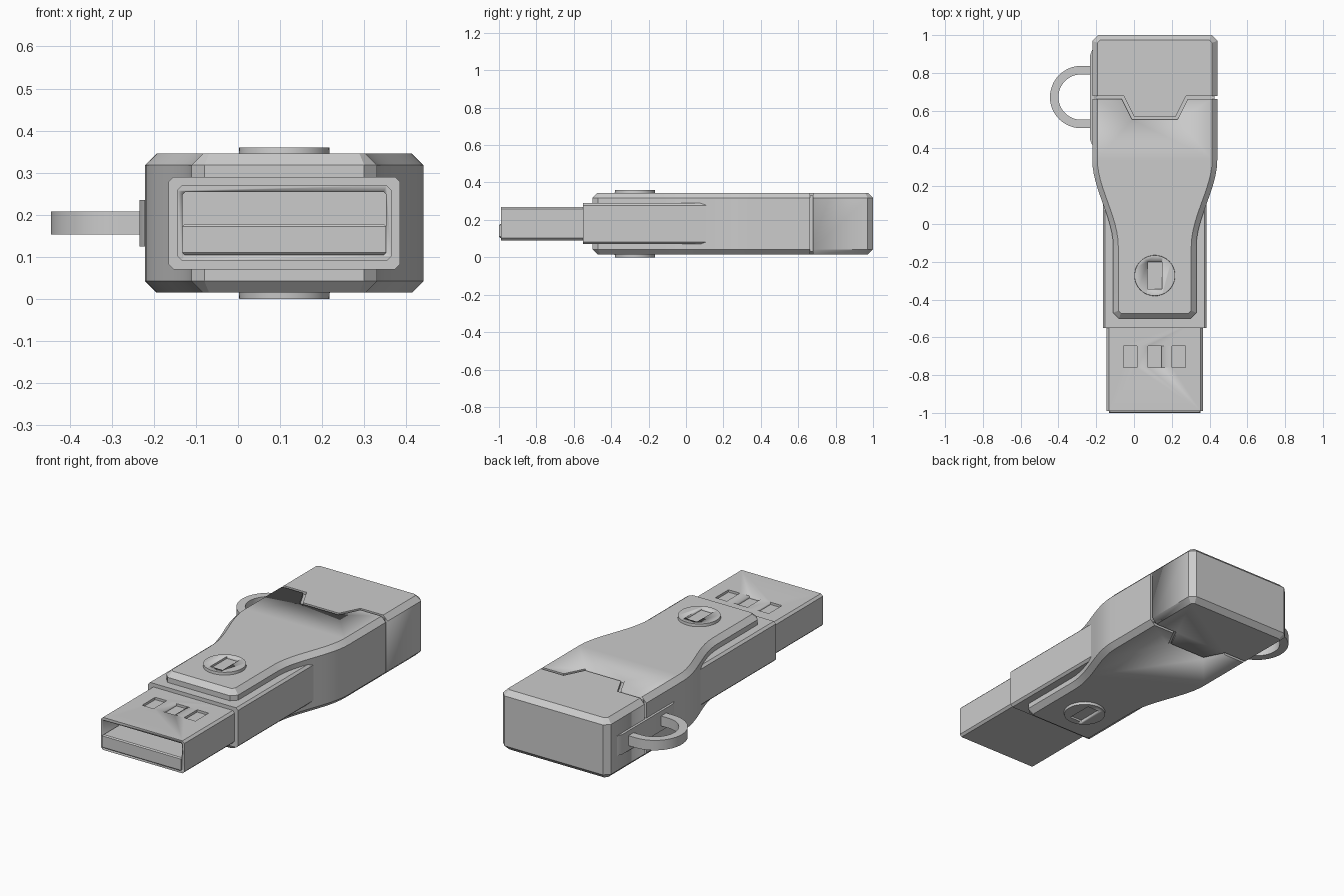
import bpy, bmesh, math
from mathutils import Vector

if "Cube" in bpy.data.objects:
    bpy.data.objects.remove(bpy.data.objects["Cube"])

CX, CZ = 0.11, 0.18          # centre line of the stick


def finish(name, bm, angle=25):
    bmesh.ops.recalc_face_normals(bm, faces=bm.faces[:])
    me = bpy.data.meshes.new(name)
    bm.to_mesh(me)
    bm.free()
    ob = bpy.data.objects.new(name, me)
    bpy.context.collection.objects.link(ob)
    bpy.ops.object.select_all(action='DESELECT')
    bpy.context.view_layer.objects.active = ob
    ob.select_set(True)
    bpy.ops.object.shade_smooth_by_angle(angle=math.radians(angle))
    return ob


def prism(name, pts, z0, z1, chamfer=0):
    """Extrude an xy outline, optionally chamfering top and bottom rims."""
    bm = bmesh.new()
    f = bm.faces.new([bm.verts.new((x, y, z0)) for x, y in pts])
    r = bmesh.ops.extrude_face_region(bm, geom=[f])
    bmesh.ops.translate(bm, vec=(0, 0, z1 - z0),
                        verts=[v for v in r['geom'] if isinstance(v, bmesh.types.BMVert)])
    if chamfer:
        rim = [e for e in bm.edges if abs(e.verts[0].co.z - e.verts[1].co.z) < 1e-5]
        bmesh.ops.bevel(bm, geom=rim, offset=chamfer, segments=1, affect='EDGES')
    return finish(name, bm)


def box(name, lo, hi, chamfer=0):
    """Box between two corners; chamfer cuts the edges running along y."""
    bm = bmesh.new()
    bmesh.ops.create_cube(bm, size=1)
    lo, hi = Vector(lo), Vector(hi)
    for v in bm.verts:
        v.co = (lo + hi) / 2 + v.co * (hi - lo)
    if chamfer:
        es = [e for e in bm.edges if abs(e.verts[0].co.y - e.verts[1].co.y) > 1e-5]
        bmesh.ops.bevel(bm, geom=es, offset=chamfer, segments=1, affect='EDGES')
    return finish(name, bm)


def cut(ob, cutter):
    m = ob.modifiers.new("cut", 'BOOLEAN')
    m.operation, m.solver, m.object = 'DIFFERENCE', 'EXACT', cutter
    bpy.context.view_layer.objects.active = ob
    bpy.ops.object.modifier_apply(modifier=m.name)
    bpy.data.objects.remove(cutter, do_unlink=True)


# Waisted housing outline: half profile as (half width, y), then mirrored
half = [(0.19, -0.5), (0.22, -0.47)]
for i in range(13):
    t = i / 12
    half.append((0.22 + 0.111 * t * t * (3 - 2 * t), -0.12 + 0.46 * t))
half += [(0.331, 0.97), (0.301, 1.0)]
outline = [(CX + w, y) for w, y in half] + [(CX - w, y) for w, y in reversed(half)]
housing = prism("housing", outline, 0.015, 0.345, 0.027)

# Stepped seam between housing and end cap, with a core behind it
seam_top = [(-0.3, 0.678), (-0.055, 0.678), (0, 0.568), (0.22, 0.568), (0.275, 0.678), (0.52, 0.678)]
seam_low = [(-0.3, 0.662), (-0.065, 0.662), (-0.01, 0.552), (0.23, 0.552), (0.285, 0.662), (0.52, 0.662)]
cut(housing, prism("seam_cutter", seam_top + seam_low[::-1], -0.1, 0.5))
box("inner_core", (-0.205, 0.5, 0.03), (0.425, 0.75, 0.33))

# Connector sleeve
box("connector_sleeve", (-0.165, -0.55, 0.07), (0.385, 0.2, 0.29), 0.012)

# Metal plug: hollow shell with three contact windows in the top
plug = box("plug_shell", (-0.145, -0.99, 0.09), (0.365, -0.5, 0.27), 0.012)
cut(plug, box("mouth_cutter", (-0.132, -1.1, 0.104), (0.352, -0.6, 0.254), 0.006))
for x in (-0.02, 0.11, 0.237):
    cut(plug, box("window_cutter", (x - 0.035, -0.76, 0.257), (x + 0.035, -0.645, 0.3)))

# Tongue inside the plug
tongue = prism("plug_tongue", [(-0.132, -1.0), (0.352, -1.0), (0.352, -0.58), (-0.132, -0.58)], 0.104, 0.178, 0.006)

# Pivot buttons, top and bottom, each with a slot
for side, name in ((1, "pivot_button_top"), (-1, "pivot_button_bottom")):
    bm = bmesh.new()
    bmesh.ops.create_cone(bm, cap_ends=True, segments=48, radius1=0.11, radius2=0.107, depth=0.04)
    for v in bm.verts:
        v.co = (v.co.x + CX, v.co.y - 0.273, CZ + side * (v.co.z + 0.16))
    button = finish(name, bm)
    zs = sorted((CZ + side * 0.169, CZ + side * 0.25))
    cut(button, box("slot_cutter", (0.072, -0.345, zs[0]), (0.148, -0.2, zs[1])))

# Keyring loop on the left side, with its mounting plate
def arc(r):
    return [(-0.28 + r * math.cos(a), 0.672 + r * math.sin(a))
            for a in (math.pi * (0.5 + i / 24) for i in range(25))]


outer, inner = arc(0.165), arc(0.12)
loop = [(-0.215, 0.837)] + outer + [(-0.215, 0.507), (-0.215, 0.552)] + inner[::-1] + [(-0.215, 0.792)]
prism("keyring_loop", loop, 0.153, 0.208)
prism("loop_plate", [(-0.21, 0.42), (-0.222, 0.42), (-0.234, 0.45), (-0.234, 0.89),
                     (-0.222, 0.92), (-0.21, 0.92)], 0.125, 0.235)
